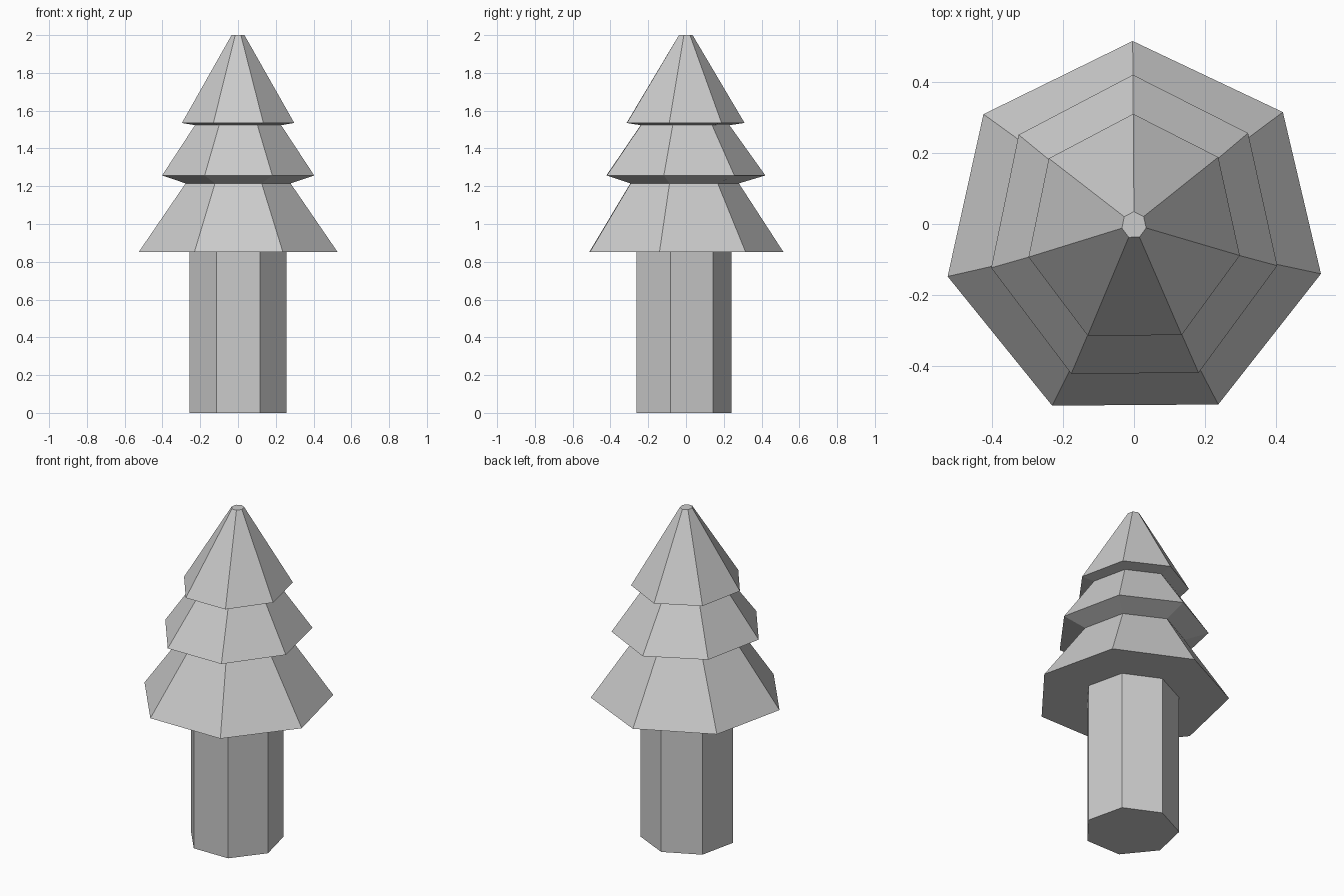
import bpy, bmesh
from math import sin, cos, radians, tau

if "Cube" in bpy.data.objects:
    bpy.data.objects.remove(bpy.data.objects["Cube"])

SIDES = 7


def lofted(name, rings, cap_bottom=False, cap_top=False):
    """Skin a stack of seven-sided rings: (x radius, y radius, y centre, z)."""
    bm = bmesh.new()
    loops = []
    for rx, ry, cy, z in rings:
        angles = [radians(90.4) + tau * i / SIDES for i in range(SIDES)]
        loops.append([bm.verts.new((rx * cos(a), cy + ry * sin(a), z)) for a in angles])
    for low, high in zip(loops, loops[1:]):
        for i in range(SIDES):
            j = (i + 1) % SIDES
            bm.faces.new((low[i], low[j], high[j], high[i]))
    if cap_bottom:
        bm.faces.new(loops[0][::-1])
    if cap_top:
        bm.faces.new(loops[-1])
    mesh = bpy.data.meshes.new(name)
    bm.to_mesh(mesh)
    bm.free()
    obj = bpy.data.objects.new(name, mesh)
    bpy.context.collection.objects.link(obj)
    return obj


# Trunk: straight heptagonal prism, open where it joins the foliage
TRUNK_TOP = (0.264, 0.264, -0.024, 0.853)
lofted("trunk", [(0.264, 0.264, -0.024, 0.0), TRUNK_TOP], cap_bottom=True)

# Foliage: three skirts with inset undersides, ending in a small flat tip
lofted("foliage", [
    TRUNK_TOP,
    (0.539, 0.539, -0.024, 0.853),
    (0.285, 0.302, -0.022, 1.215),
    (0.413, 0.442, -0.022, 1.257),
    (0.234, 0.247, -0.017, 1.523),
    (0.305, 0.328, -0.018, 1.535),
    (0.035, 0.038, -0.003, 2.0),
], cap_top=True)
